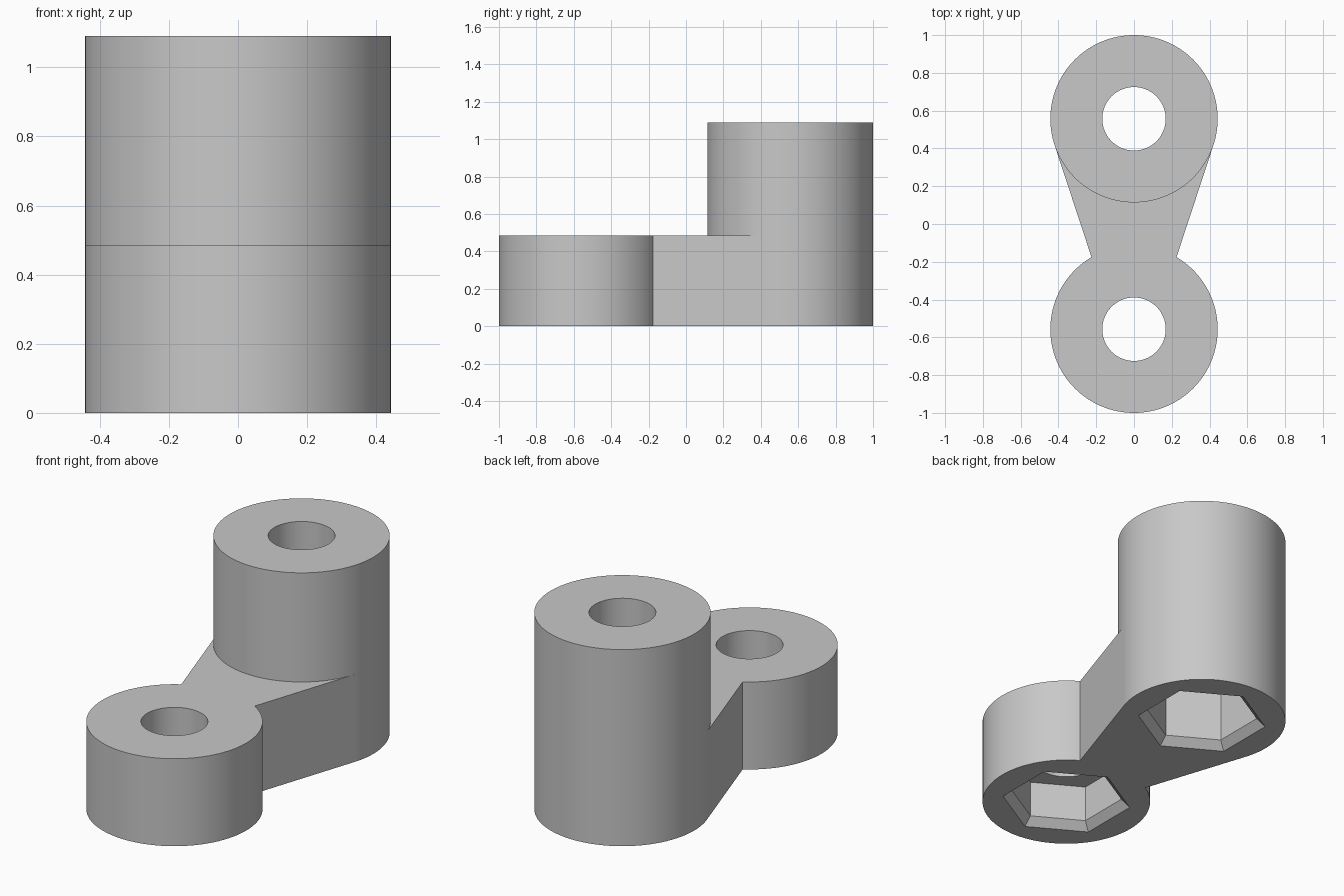
import bpy, bmesh, math

cube = bpy.data.objects.get("Cube")
if cube:
    bpy.data.objects.remove(cube, do_unlink=True)

BOSS_R, BOSS_Y = 0.443, 0.557
LOW, TALL = 0.485, 1.09
HOLE_R, HEX_R, CHAMFER = 0.168, 0.295, 0.045
POCKET = 0.25

grey = bpy.data.materials.new("plain grey")
grey.use_nodes = True
colour = (0.58, 0.58, 0.58, 1)
grey.diffuse_color = colour
grey.node_tree.nodes["Principled BSDF"].inputs["Base Color"].default_value = colour


def loft(name, rings):
    """Closed solid through a stack of equally sized point rings."""
    bm = bmesh.new()
    loops = [[bm.verts.new(p) for p in ring] for ring in rings]
    n = len(loops[0])
    for a, b in zip(loops, loops[1:]):
        for i in range(n):
            j = (i + 1) % n
            bm.faces.new((a[i], a[j], b[j], b[i]))
    bm.faces.new(loops[0][::-1])
    bm.faces.new(loops[-1])
    bmesh.ops.recalc_face_normals(bm, faces=bm.faces)
    mesh = bpy.data.meshes.new(name)
    bm.to_mesh(mesh)
    bm.free()
    mesh.materials.append(grey)
    obj = bpy.data.objects.new(name, mesh)
    bpy.context.collection.objects.link(obj)
    return obj


def turned(name, sides, y, profile):
    """Round or hexagonal solid from (radius, height) pairs, one corner on +y."""
    angles = [math.pi / 2 + math.tau * i / sides for i in range(sides)]
    return loft(name, [[(r * math.cos(a), y + r * math.sin(a), z) for a in angles]
                       for r, z in profile])


def combine(target, tool, operation):
    """Apply a boolean and drop the tool."""
    mod = target.modifiers.new(operation.lower(), 'BOOLEAN')
    mod.operation, mod.object, mod.solver = operation, tool, 'EXACT'
    bpy.context.view_layer.objects.active = target
    bpy.ops.object.modifier_apply(modifier=mod.name)
    bpy.data.objects.remove(tool, do_unlink=True)


# Tapered web, tangent to the tall boss and narrowing into the low one
lean = math.asin(0.313)
wide_x, wide_y = BOSS_R * math.cos(lean), BOSS_Y - BOSS_R * math.sin(lean)
near_y = -0.3
near_x = wide_x - (wide_y - near_y) * math.tan(lean)
outline = [(-near_x, near_y), (near_x, near_y), (wide_x, wide_y), (-wide_x, wide_y)]

# Body: both bosses joined by the web
body = turned("offset_link", 128, BOSS_Y, [(BOSS_R, 0), (BOSS_R, TALL)])
combine(body, loft("web", [[(x, y, z) for x, y in outline] for z in (0, LOW)]), 'UNION')
combine(body, turned("low_boss", 128, -BOSS_Y, [(BOSS_R, 0), (BOSS_R, LOW)]), 'UNION')

# Bolt holes, and chamfered hexagonal nut pockets from below;
# both pockets leave the same thickness under the bolt head
for y, top in ((-BOSS_Y, LOW), (BOSS_Y, TALL)):
    depth = POCKET + top - LOW
    flare = HEX_R + 2 * CHAMFER
    combine(body, turned("nut_pocket", 6, y, [(flare, -CHAMFER), (HEX_R, CHAMFER),
                                              (HEX_R, depth)]), 'DIFFERENCE')
    combine(body, turned("bolt_hole", 64, y, [(HOLE_R, -0.1), (HOLE_R, top + 0.1)]),
            'DIFFERENCE')

# Smooth walls, crisp rims
bpy.ops.object.select_all(action='DESELECT')
body.select_set(True)
bpy.context.view_layer.objects.active = body
bpy.ops.object.shade_smooth_by_angle(angle=math.radians(20))
